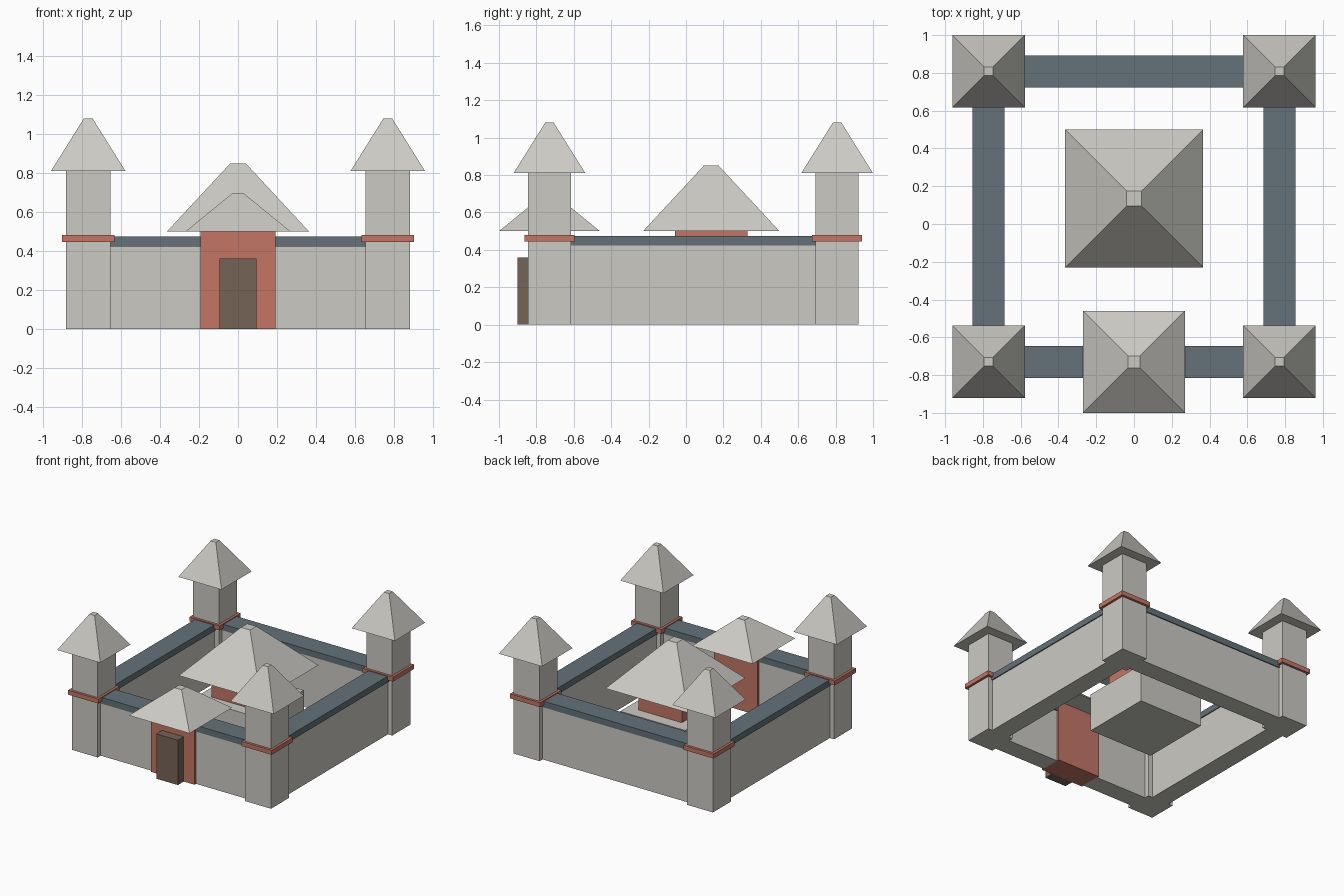
import bpy
import bmesh

# Remove the default cube
old = bpy.data.objects.get("Cube")
if old:
    bpy.data.objects.remove(old, do_unlink=True)


def material(name, rgb):
    mat = bpy.data.materials.new(name)
    mat.use_nodes = True
    mat.diffuse_color = (*rgb, 1)
    mat.node_tree.nodes["Principled BSDF"].inputs["Base Color"].default_value = (*rgb, 1)
    return mat


stone = material("pale stone", (0.60, 0.59, 0.55))
brick = material("red brick", (0.55, 0.18, 0.13))
slate = material("blue slate", (0.125, 0.17, 0.19))
wood = material("brown wood", (0.18, 0.125, 0.095))


def block(name, mat, x, y, hx, hy, z0, z1, taper=1.0):
    """Box with half sizes hx, hy; taper scales its top to make a hipped roof."""
    bm = bmesh.new()
    bmesh.ops.create_cube(bm, size=2)
    for v in bm.verts:
        top = v.co.z > 0
        s = taper if top else 1
        v.co = (x + v.co.x * hx * s, y + v.co.y * hy * s, z1 if top else z0)
    mesh = bpy.data.meshes.new(name)
    bm.to_mesh(mesh)
    bm.free()
    mesh.materials.append(mat)
    obj = bpy.data.objects.new(name, mesh)
    bpy.context.collection.objects.link(obj)
    return obj


X = 0.77
FRONT, BACK = -0.73, 0.808
MID = (FRONT + BACK) / 2
TOWER = 0.115
EAVE = 0.50
WALL_TOP = 0.424

# Corner towers with brick bands and pointed roofs
for end, y in (("front", FRONT), ("back", BACK)):
    for side, x in (("left", X), ("right", -X)):
        label = f"{end}_{side}_tower"
        block(label, stone, x, y, TOWER, TOWER, 0, 0.81)
        block(label + "_band", brick, x, y, 0.134, 0.134, 0.445, 0.481)
        block(label + "_roof", stone, x, y, 0.192, 0.192, 0.81, 1.08, 0.12)


# Walls run between the towers, each with a slightly wider slate cap
def wall(name, x, y, hx, hy, along_x):
    grow = 0.008
    block(name, stone, x, y, hx, hy, 0, WALL_TOP)
    block(name + "_cap", slate, x, y, hx + (0 if along_x else grow),
          hy + (grow if along_x else 0), WALL_TOP, 0.474)


THICK = 0.077
wall("back_wall", 0, BACK, X - TOWER, THICK, True)
for side, s in (("left", 1), ("right", -1)):
    wall(side + "_wall", s * X, MID, THICK, (BACK - FRONT) / 2 - TOWER, False)
    inner, outer = 0.19, X - TOWER
    wall(f"front_{side}_wall", s * (inner + outer) / 2, FRONT,
         (outer - inner) / 2, THICK, True)

# Gatehouse with door and hipped roof
block("gatehouse", brick, 0, FRONT, 0.193, 0.096, 0, EAVE)
block("gate_door", wood, 0, -0.86, 0.096, 0.04, 0, 0.36)
block("gatehouse_roof", stone, 0, FRONT, 0.27, 0.27, EAVE, 0.695, 0.115)

# Central hall on a broad stone base
HALL = 0.135
block("hall_base", stone, 0, HALL, 0.288, 0.288, 0, 0.308)
block("hall_body", brick, 0, HALL, 0.193, 0.193, 0.308, EAVE)
block("hall_roof", stone, 0, HALL, 0.365, 0.365, EAVE, 0.85, 0.11)
